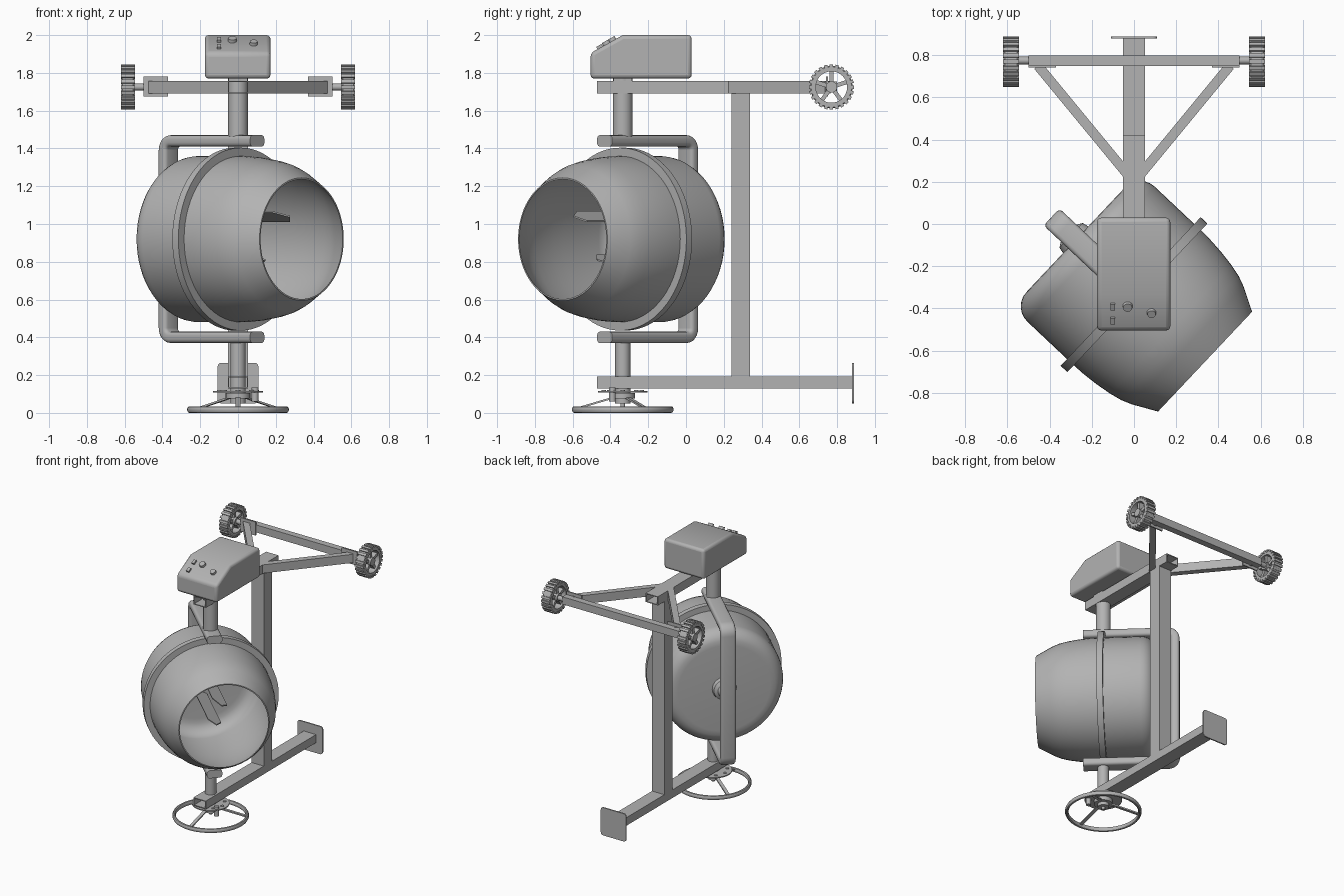
import bpy, bmesh, math
from mathutils import Matrix, Vector

if "Cube" in bpy.data.objects:
    bpy.data.objects.remove(bpy.data.objects["Cube"])

grey = bpy.data.materials.new("plain_grey")
grey.diffuse_color = (0.45, 0.45, 0.45, 1)
grey.use_nodes = True
grey.node_tree.nodes["Principled BSDF"].inputs["Base Color"].default_value = grey.diffuse_color

PIVOT_Y = -0.335
# Drum frame: local x runs along the drum axis towards the mouth
DRUM = Matrix.Translation((0, PIVOT_Y, 0.92)) @ Matrix.Rotation(math.radians(-43.3), 4, 'Z')


def finish(name, bm, matrix=None, bevel=0.0, segments=2):
    bmesh.ops.recalc_face_normals(bm, faces=bm.faces)
    me = bpy.data.meshes.new(name)
    bm.to_mesh(me)
    bm.free()
    me.materials.append(grey)
    ob = bpy.data.objects.new(name, me)
    bpy.context.collection.objects.link(ob)
    if matrix is not None:
        ob.matrix_world = matrix
    if bevel:
        m = ob.modifiers.new("bevel", 'BEVEL')
        m.width, m.segments, m.limit_method = bevel, segments, 'ANGLE'
    bpy.ops.object.select_all(action='DESELECT')
    ob.select_set(True)
    bpy.context.view_layer.objects.active = ob
    bpy.ops.object.shade_smooth_by_angle(angle=math.radians(35))
    return ob


def add_box(bm, lo, hi, matrix=Matrix()):
    lo, hi = Vector(lo), Vector(hi)
    m = matrix @ Matrix.Translation((lo + hi) / 2) @ Matrix.Diagonal((*(hi - lo), 1))
    return bmesh.ops.create_cube(bm, size=1, matrix=m)


def box(name, lo, hi, matrix=None, bevel=0.0, segments=2):
    bm = bmesh.new()
    add_box(bm, lo, hi)
    return finish(name, bm, matrix, bevel, segments)


def add_rod(bm, a, b, r, n=24, r2=None):
    a, b = Vector(a), Vector(b)
    m = Matrix.Translation((a + b) / 2) @ (b - a).to_track_quat('Z', 'Y').to_matrix().to_4x4()
    bmesh.ops.create_cone(bm, cap_ends=True, segments=n, radius1=r,
                          radius2=r if r2 is None else r2, depth=(b - a).length, matrix=m)


def rod(name, a, b, r, matrix=None, n=24, r2=None):
    bm = bmesh.new()
    add_rod(bm, a, b, r, n, r2)
    return finish(name, bm, matrix)


def add_lathe(bm, profile, n=64, closed=True):
    """Spin (x, radius) points about the local x axis."""
    rings = []
    for x, r in profile:
        if r == 0:
            rings.append([bm.verts.new((x, 0, 0))] * n)
        else:
            rings.append([bm.verts.new((x, r * math.cos(2 * math.pi * k / n),
                                        r * math.sin(2 * math.pi * k / n))) for k in range(n)])
    pairs = list(zip(rings, rings[1:])) + ([(rings[-1], rings[0])] if closed else [])
    for a, b in pairs:
        for k in range(n):
            j = (k + 1) % n
            bm.faces.new(list(dict.fromkeys((a[k], a[j], b[j], b[k]))))


def beam(name, lo, hi):
    """Rectangular tube along y with open hollow ends."""
    bm = bmesh.new()
    add_box(bm, lo, hi)
    bm.normal_update()
    ends = [f for f in bm.faces if abs(f.normal.y) > 0.9]
    bmesh.ops.inset_individual(bm, faces=ends, thickness=0.009)
    bmesh.ops.inset_individual(bm, faces=ends, thickness=0.0, depth=-0.3)
    return finish(name, bm)


# Drum shell: rounded back, straight belly, tapering mouth, thin wall
outer = [(-0.38, 0), (-0.38, 0.33)]
outer += [(-0.28 - 0.1 * math.cos(t), 0.34 + 0.1 * math.sin(t))
          for t in [math.pi / 2 * k / 6 for k in range(1, 7)]]
outer += [(0.0, 0.44), (0.08, 0.438), (0.16, 0.431), (0.24, 0.419), (0.30, 0.405),
          (0.35, 0.385), (0.463, 0.325)]
inner = [(x + (0.008 if x < -0.25 else 0), max(r - 0.008, 0)) for x, r in reversed(outer)]
bm = bmesh.new()
add_lathe(bm, outer + inner, closed=False)
finish("drum", bm, DRUM)

# Ring around the belly
bm = bmesh.new()
add_lathe(bm, [(-0.022, 0.435), (-0.022, 0.484), (0.022, 0.484), (0.022, 0.435)], 72)
finish("drum_ring", bm, DRUM)

# Mixing blades inside the drum
for i, (sgn, tip) in enumerate(((1, 0.38), (-1, 0.2))):
    bm = bmesh.new()
    pts = [(-0.37, 0.05), (-0.37, -0.05), (tip - 0.08, -0.05), (tip, 0.0), (tip - 0.05, 0.05)]
    f = bm.faces.new([bm.verts.new((s, p * sgn, sgn * (0.115 - 0.5 * p))) for s, p in pts])
    ext = bmesh.ops.extrude_face_region(bm, geom=[f])
    bmesh.ops.translate(bm, vec=(0, 0, 0.008),
                        verts=[v for v in ext["geom"] if isinstance(v, bmesh.types.BMVert)])
    finish(f"mixing_blade_{i + 1}", bm, DRUM)

# Bearing between drum back and yoke
bm = bmesh.new()
add_lathe(bm, [(-0.375, 0), (-0.375, 0.088), (-0.41, 0.08), (-0.425, 0.055), (-0.45, 0.045),
               (-0.455, 0.03), (-0.5, 0.03), (-0.5, 0)], 32, False)
finish("drum_bearing", bm, DRUM)

# Yoke: rounded tube section swept along a U
path = [((0.14, 0.52), (0, 1))]
for cz, a0 in ((0.47, 90), (-0.47, 180)):
    for k in range(7):
        a = math.radians(a0 + 15 * k)
        n = (math.cos(a), math.sin(a))
        path.append(((-0.457 + 0.05 * n[0], cz + 0.05 * n[1]), n))
path.append(((0.14, -0.52), (0, -1)))
section = []
for cx, cz, a0 in ((1, 1, 0), (-1, 1, 90), (-1, -1, 180), (1, -1, 270)):
    for k in range(4):
        a = math.radians(a0 + 30 * k)
        section.append((cx * 0.035 + 0.02 * math.cos(a), cz * 0.01 + 0.02 * math.sin(a)))
bm = bmesh.new()
loops = [[bm.verts.new((c[0] + n[0] * o, p, c[1] + n[1] * o)) for p, o in section]
         for c, n in path]
for a, b in zip(loops, loops[1:]):
    for k in range(len(section)):
        j = (k + 1) % len(section)
        bm.faces.new((a[k], a[j], b[j], b[k]))
bm.faces.new(loops[0])
bm.faces.new(loops[-1])
finish("yoke", bm, DRUM)

# Pivot columns and frame beams
rod("upper_column", (0, PIVOT_Y, 1.45), (0, PIVOT_Y, 1.78), 0.052, n=32)
rod("lower_column", (0, PIVOT_Y, 0.05), (0, PIVOT_Y, 0.39), 0.04, n=32)
beam("upper_beam", (-0.053, -0.47, 1.69), (0.053, 0.42, 1.758))
beam("lower_beam", (-0.053, -0.47, 0.13), (0.053, 0.885, 0.193))
box("rear_post", (-0.053, 0.24, 0.19), (0.053, 0.34, 1.69))

# Foot plate with rounded corners
bm = bmesh.new()
add_box(bm, (-0.108, 0.88, 0.05), (0.108, 0.89, 0.265))
bmesh.ops.bevel(bm, geom=[e for e in bm.edges if abs(e.verts[0].co.y - e.verts[1].co.y) > 0.005],
                offset=0.02, segments=4, affect='EDGES', profile=0.5)
finish("foot_plate", bm)

# Axle, its brackets and the diagonal arms
box("axle_beam", (-0.5, 0.75, 1.697), (0.5, 0.80, 1.755))
rod("axle", (-0.6, 0.775, 1.725), (0.6, 0.775, 1.725), 0.018)
for side, sx in (("left", -1), ("right", 1)):
    xs = sorted((sx * 0.37, sx * 0.5))
    box(f"axle_bracket_{side}", (xs[0], 0.742, 1.675), (xs[1], 0.752, 1.78))
    a, b = Vector((sx * 0.035, 0.24, 1.725)), Vector((sx * 0.455, 0.75, 1.725))
    m = Matrix.Translation(a) @ Matrix.Rotation(math.atan2(b.y - a.y, b.x - a.x), 4, 'Z')
    box(f"diagonal_arm_{side}", (0, -0.023, -0.033), ((b - a).length, 0.023, 0.033), m)

    # Wheel: tyre, tread blocks, five spokes and a hub
    bm = bmesh.new()
    add_lathe(bm, [(-0.035, 0.083), (-0.035, 0.106), (-0.028, 0.112), (0.028, 0.112),
                   (0.035, 0.106), (0.035, 0.083)], 48)
    for k in range(24):
        add_box(bm, (-0.037, -0.009, 0.1), (0.037, 0.009, 0.12),
                Matrix.Rotation(2 * math.pi * k / 24, 4, 'X'))
    for k in range(5):
        add_box(bm, (-0.02, -0.011, 0.015), (0.02, 0.011, 0.09),
                Matrix.Rotation(2 * math.pi * k / 5, 4, 'X'))
    add_rod(bm, (-0.035, 0, 0), (0.035, 0, 0), 0.03)
    finish(f"wheel_{side}", bm, Matrix.Translation((sx * 0.583, 0.77, 1.725)))

# Motor housing with sloped control face
bm = bmesh.new()
prof = [(-0.505, 1.77), (0.03, 1.77), (0.03, 2.0), (-0.335, 2.0), (-0.505, 1.905)]
f = bm.faces.new([bm.verts.new((-0.175, y, z)) for y, z in prof])
ext = bmesh.ops.extrude_face_region(bm, geom=[f])
bmesh.ops.translate(bm, vec=(0.347, 0, 0),
                    verts=[v for v in ext["geom"] if isinstance(v, bmesh.types.BMVert)])
finish("motor_housing", bm, bevel=0.02, segments=3)
box("motor_mount", (-0.05, -0.385, 1.755), (0.05, -0.285, 1.775))

# Knobs and switches, placed in the plane of the slope
slope = Matrix.Translation((0, -0.42, 1.9525)) @ Matrix.Rotation(math.atan2(0.095, 0.17), 4, 'X')
for i, (x, v, r) in enumerate(((-0.03, 0.035, 0.025), (0.083, 0.0, 0.023))):
    rod(f"knob_{i + 1}", (x, v, -0.01), (x, v, 0.017), r, slope, r2=r * 0.85)
for i, v in enumerate((0.035, -0.04)):
    box(f"switch_{i + 1}", (-0.112, v - 0.016, -0.01), (-0.09, v + 0.016, 0.014), slope)

# Hand wheel with three rising spokes
wheel = Matrix.Translation((0, PIVOT_Y, 0)) @ Matrix.Rotation(math.pi / 2, 4, 'Y')
bm = bmesh.new()
add_lathe(bm, [(-0.0175 + 0.0125 * 1.4 * math.cos(a), 0.257 + 0.0125 * math.sin(a))
               for a in [2 * math.pi * k / 10 for k in range(10)]])
finish("hand_wheel_rim", bm, wheel)
bm = bmesh.new()
for deg in (-90, 30, 150):
    m = Matrix.Rotation(math.radians(deg), 4, 'Z')
    tilt = Matrix.Translation((0.035, 0, 0.085)) @ Matrix.Rotation(math.atan2(0.065, 0.22), 4, 'Y')
    add_box(bm, (0, -0.012, -0.005), (0.23, 0.012, 0.005), m @ tilt)
add_rod(bm, (0, 0, 0.075), (0, 0, 0.105), 0.065)
add_rod(bm, (0, 0, 0.03), (0, 0, 0.13), 0.013)
finish("hand_wheel_spokes", bm, Matrix.Translation((0, PIVOT_Y, 0)))

# Locking disc and its pin
rod("locking_disc", (0, PIVOT_Y, 0.108), (0, PIVOT_Y, 0.116), 0.132, n=40)
rod("locking_pin", (0.09, -0.39, 0.06), (0.09, -0.39, 0.135), 0.018)
for k in range(8):
    a = math.pi * k / 4
    c = Vector((0.1 * math.cos(a), PIVOT_Y + 0.1 * math.sin(a), 0.1145))
    rod(f"disc_stud_{k + 1}", c, c + Vector((0, 0, 0.006)), 0.012, n=12)
